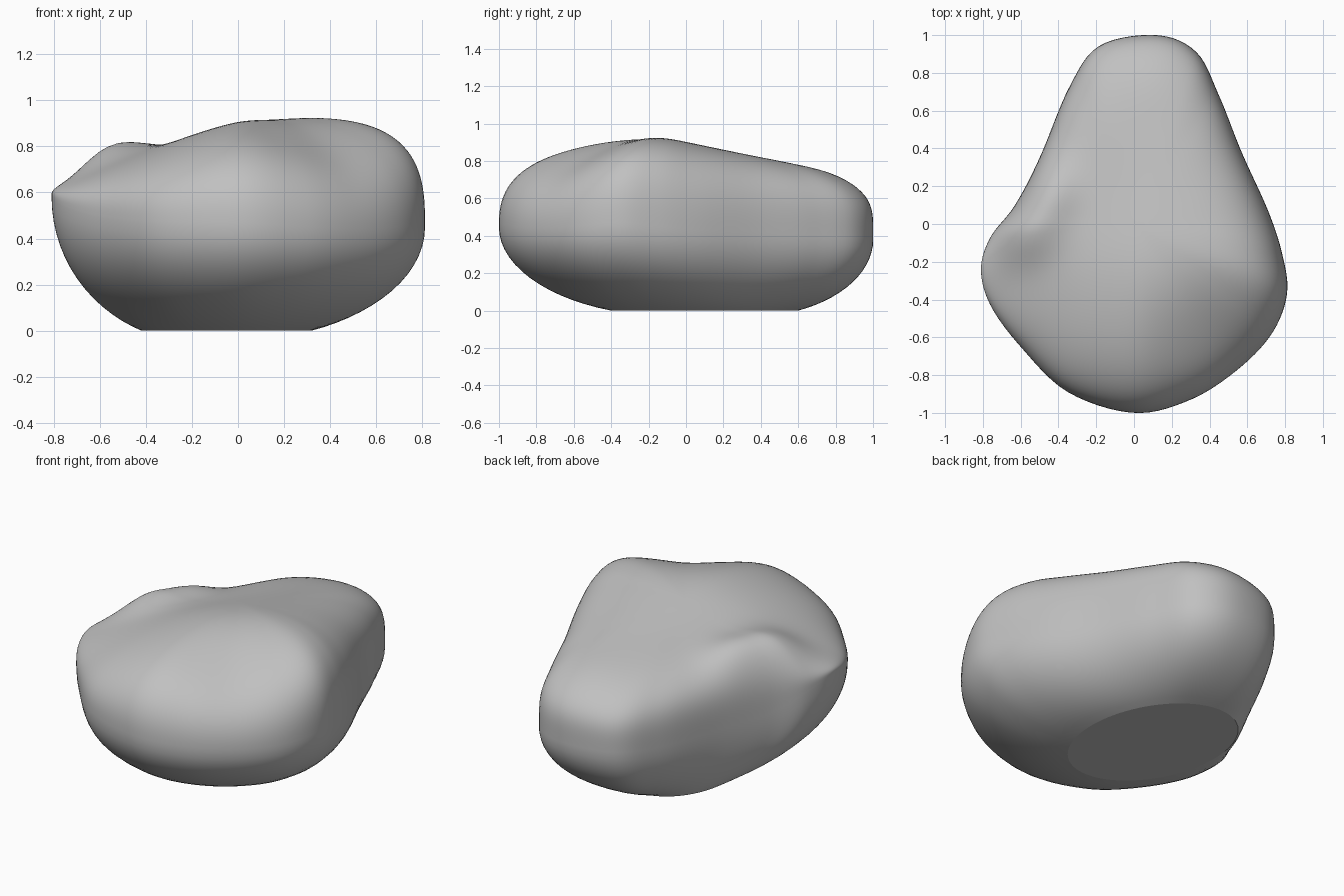
import bpy
import bmesh
import math
from mathutils import Vector

SIDES = 128          # columns around the stone
UPPER_RINGS = 36     # rings from the belly to the crown
LOWER_RINGS = 14     # rings from the belly to the base

default_cube = bpy.data.objects.get("Cube")
if default_cube:
    bpy.data.objects.remove(default_cube, do_unlink=True)

# Widest outline, anticlockwise: x, y, belly height, squareness of the shoulder
OUTLINE = [Vector(point) for point in (
    (.81, -.37, .45, 2.9), (.785, -.16, .43, 3.1), (.71, .07, .41, 3.1), (.57, .38, .4, 3.4),
    (.45, .68, .39, 3.8), (.33, .91, .38, 4.2), (.12, 1, .38, 4.4), (-.18, .945, .38, 4.2),
    (-.34, .73, .37, 4), (-.5, .35, .38, 4), (-.63, .1, .41, 4), (-.76, -.07, .52, 4),
    (-.81, -.24, .58, 4), (-.76, -.43, .54, 3.6), (-.6, -.65, .49, 3.2),
    (-.35, -.89, .46, 2.8), (0, -1, .45, 2.6), (.3, -.93, .43, 2.4),
    (.55, -.77, .42, 2.3), (.73, -.58, .43, 2.5),
)]

# Soft dents and swellings of the crown: x, y, spread, height
DENTS = (
    (.42, -.68, .22, -.06),    # front slope
    (-.6, 0, .14, .12),        # ridge above the back flank
    (-.48, .2, .13, .1),       # ridge, further back
    (.05, .85, .2, .03),       # back end
)


def outline_at(t):
    """Closed Catmull-Rom curve through the outline points."""
    count = len(OUTLINE)
    i = int(t * count)
    f = t * count - i
    a, b, c, d = (OUTLINE[(i + k) % count] for k in (-1, 0, 1, 2))
    return b + f * (c - a) / 2 + f**2 * (a - 2.5 * b + 2 * c - d / 2) \
        + f**3 * (1.5 * (b - c) + (d - a) / 2)


def soft_ramp(u, softness):
    """Zero below nought, rising with u above it, with a rounded bend."""
    return (u + math.sqrt(u * u + softness)) / 2


def crown_height(x, y):
    """Top that falls to the back and to the low side, with dents."""
    z = .95 + .065 * x - .22 * soft_ramp(y + .2, .04)
    low_side = 1 / (1 + math.exp((y - .35) / .12))
    z -= .3 * soft_ramp(-x, .02) * low_side
    for cx, cy, spread, height in DENTS:
        distance = (x - cx) ** 2 + (y - cy) ** 2
        z += height * math.exp(-distance / (2 * spread * spread))
    return z


def lower_point(edge, step):
    """Rounded underside running in to the flat, slightly skewed oval base."""
    limit = math.radians(70)
    angle = limit * step / LOWER_RINGS
    inward = (1 - math.cos(angle)) / (1 - math.cos(limit))
    turn = math.atan2(edge[1], edge[0])
    base = Vector((-.05 + .37 * math.cos(turn), .1 + .5 * math.sin(turn - .16)))
    spot = Vector(edge[:2]).lerp(base, inward)
    height = edge[2] * (1 - math.sin(angle) / math.sin(limit))
    return Vector((spot.x, spot.y, height))


def upper_point(edge, step):
    """Squared-off shoulder running up to the crown."""
    angle = math.pi / 2 * step / UPPER_RINGS
    c, s, power = math.cos(angle), math.sin(angle), edge[3]
    reach = (c**power + s**power) ** (1 / power)
    x, y = edge[0] * c / reach, edge[1] * c / reach
    height = edge[2] + (crown_height(x, y) - edge[2]) * s / reach
    return Vector((x, y, height))


# Stone body: rings stacked from the base to the crown
edges = [outline_at(k / SIDES) for k in range(SIDES)]
bm = bmesh.new()
rings = []
for step in range(LOWER_RINGS, 0, -1):
    rings.append([bm.verts.new(lower_point(e, step)) for e in edges])
for step in range(UPPER_RINGS):
    rings.append([bm.verts.new(upper_point(e, step)) for e in edges])

for low, high in zip(rings, rings[1:]):
    for k in range(SIDES):
        n = (k + 1) % SIDES
        bm.faces.new((low[k], low[n], high[n], high[k]))

crown = bm.verts.new((0, 0, crown_height(0, 0)))
for k in range(SIDES):
    bm.faces.new((rings[-1][k], rings[-1][(k + 1) % SIDES], crown))

# Flat base with a crisp rim
base_face = bm.faces.new(list(reversed(rings[0])))
for face in bm.faces:
    face.smooth = True
for edge in base_face.edges:
    edge.smooth = False
bmesh.ops.recalc_face_normals(bm, faces=bm.faces)

mesh = bpy.data.meshes.new("stone")
bm.to_mesh(mesh)
bm.free()
stone = bpy.data.objects.new("stone", mesh)
bpy.context.collection.objects.link(stone)

# Plain grey stone colour
grey = bpy.data.materials.new("stone grey")
grey.use_nodes = True
colour = (.53, .53, .53, 1)
grey.diffuse_color = colour
for node in grey.node_tree.nodes:
    if node.type == "BSDF_PRINCIPLED":
        node.inputs["Base Color"].default_value = colour
        node.inputs["Roughness"].default_value = .8
mesh.materials.append(grey)
